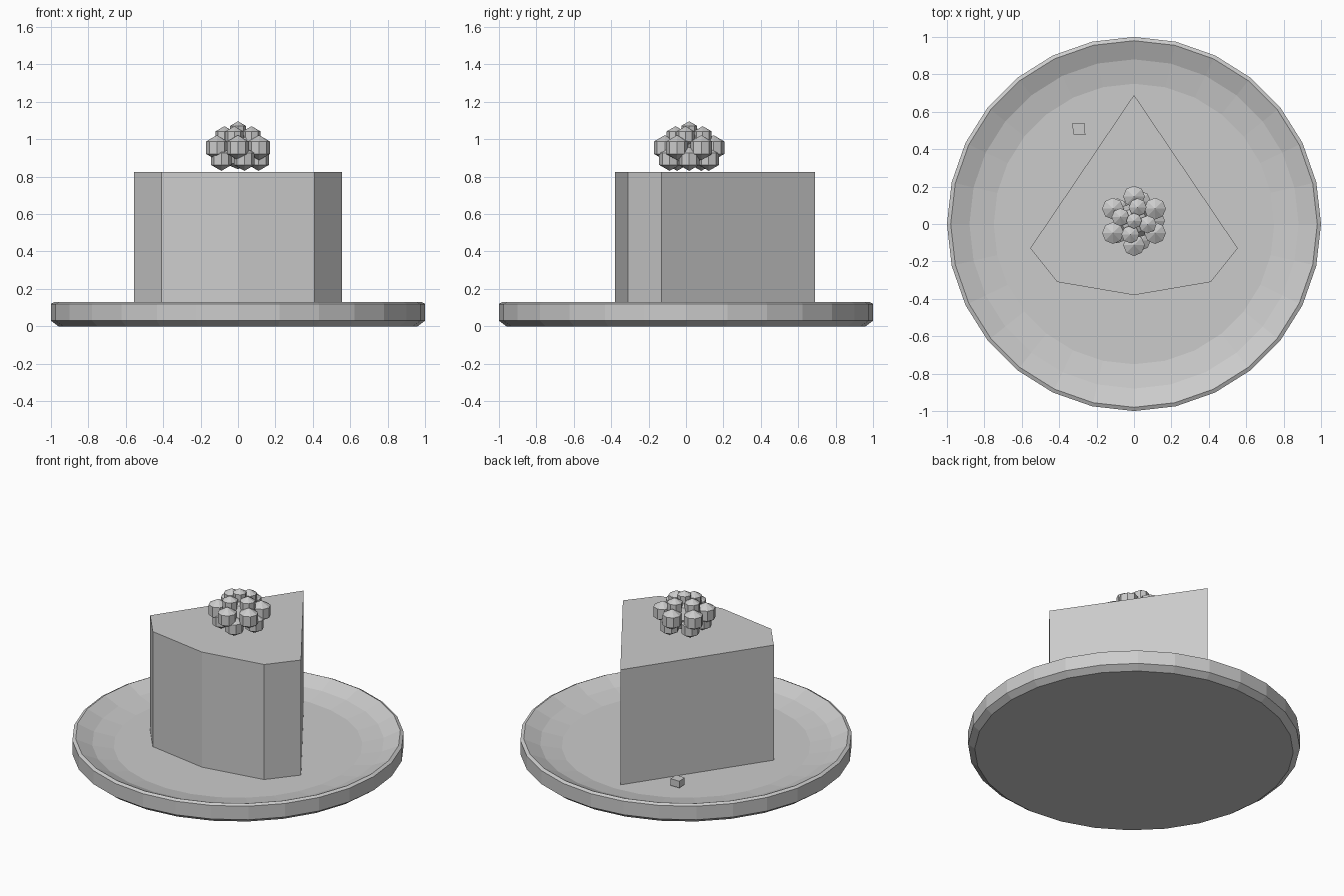
import bpy
import bmesh
from math import sin, cos, pi, radians
from mathutils import Matrix, Vector

cube = bpy.data.objects.get("Cube")
if cube:
    bpy.data.objects.remove(cube, do_unlink=True)

grey = bpy.data.materials.new("plain_grey")
grey.use_nodes = True
grey.diffuse_color = (0.6, 0.6, 0.6, 1)
grey.node_tree.nodes["Principled BSDF"].inputs["Base Color"].default_value = (0.6, 0.6, 0.6, 1)

FLOOR = 0.06


def finish(name, bm):
    bmesh.ops.recalc_face_normals(bm, faces=bm.faces)
    mesh = bpy.data.meshes.new(name)
    bm.to_mesh(mesh)
    bm.free()
    mesh.materials.append(grey)
    obj = bpy.data.objects.new(name, mesh)
    bpy.context.collection.objects.link(obj)
    return obj


def lathe(name, profile, sides):
    """Stack of rings with flat caps at both ends."""
    bm = bmesh.new()
    rings = []
    for r, z in profile:
        rings.append([bm.verts.new((r * sin(2 * pi * i / sides), r * cos(2 * pi * i / sides), z))
                      for i in range(sides)])
    for a, b in zip(rings, rings[1:]):
        for i in range(sides):
            j = (i + 1) % sides
            bm.faces.new((a[i], a[j], b[j], b[i]))
    bm.faces.new(rings[0])
    bm.faces.new(rings[-1])
    return finish(name, bm)


def prism(name, outline, z0, z1):
    bm = bmesh.new()
    base = bm.faces.new([bm.verts.new((x, y, z0)) for x, y in outline])
    top = bmesh.ops.extrude_face_region(bm, geom=[base], use_keep_orig=True)["geom"]
    bmesh.ops.translate(bm, vec=(0, 0, z1 - z0),
                        verts=[v for v in top if isinstance(v, bmesh.types.BMVert)])
    return finish(name, bm)


# Plate: chamfered foot, thin rim and sloped inner wall
lathe("plate", [(0.96, 0), (1.0, 0.03), (1.0, 0.12), (0.98, 0.13),
                (0.88, 0.085), (0.75, FLOOR)], 28)

# Cake slice: wedge with a faceted outer crust
half = [(0.555, -0.13), (0.41, -0.31)]
outline = [(0, 0.69)] + half + [(0, -0.38)] + [(-x, y) for x, y in reversed(half)]
prism("cake_slice", outline, FLOOR, 0.825)

# Crumb lying on the plate
prism("crumb", [(-0.33, 0.54), (-0.265, 0.54), (-0.26, 0.475), (-0.325, 0.48)], 0.07, 0.115)

# Berry: rings of faceted beads (count, ring radius, height, bead radius, start angle)
centre = Vector((0, 0.017, 0))
tiers = [(5, 0.11, 0.895, 0.064, 0),
         (6, 0.13, 0.955, 0.067, 30),
         (4, 0.075, 1.015, 0.055, -15),
         (1, 0, 1.048, 0.048, 0)]
bm = bmesh.new()
for count, ring, height, size, start in tiers:
    for i in range(count):
        a = radians(start) + 2 * pi * i / count
        spot = centre + Vector((ring * cos(a), ring * sin(a), height))
        bmesh.ops.create_uvsphere(bm, u_segments=8, v_segments=3, radius=size,
                                  matrix=Matrix.Translation(spot))
# Solid core behind the beads
bmesh.ops.create_uvsphere(bm, u_segments=8, v_segments=4, radius=0.1,
                          matrix=Matrix.Translation(centre + Vector((0, 0, 0.94))))
finish("berry", bm)
